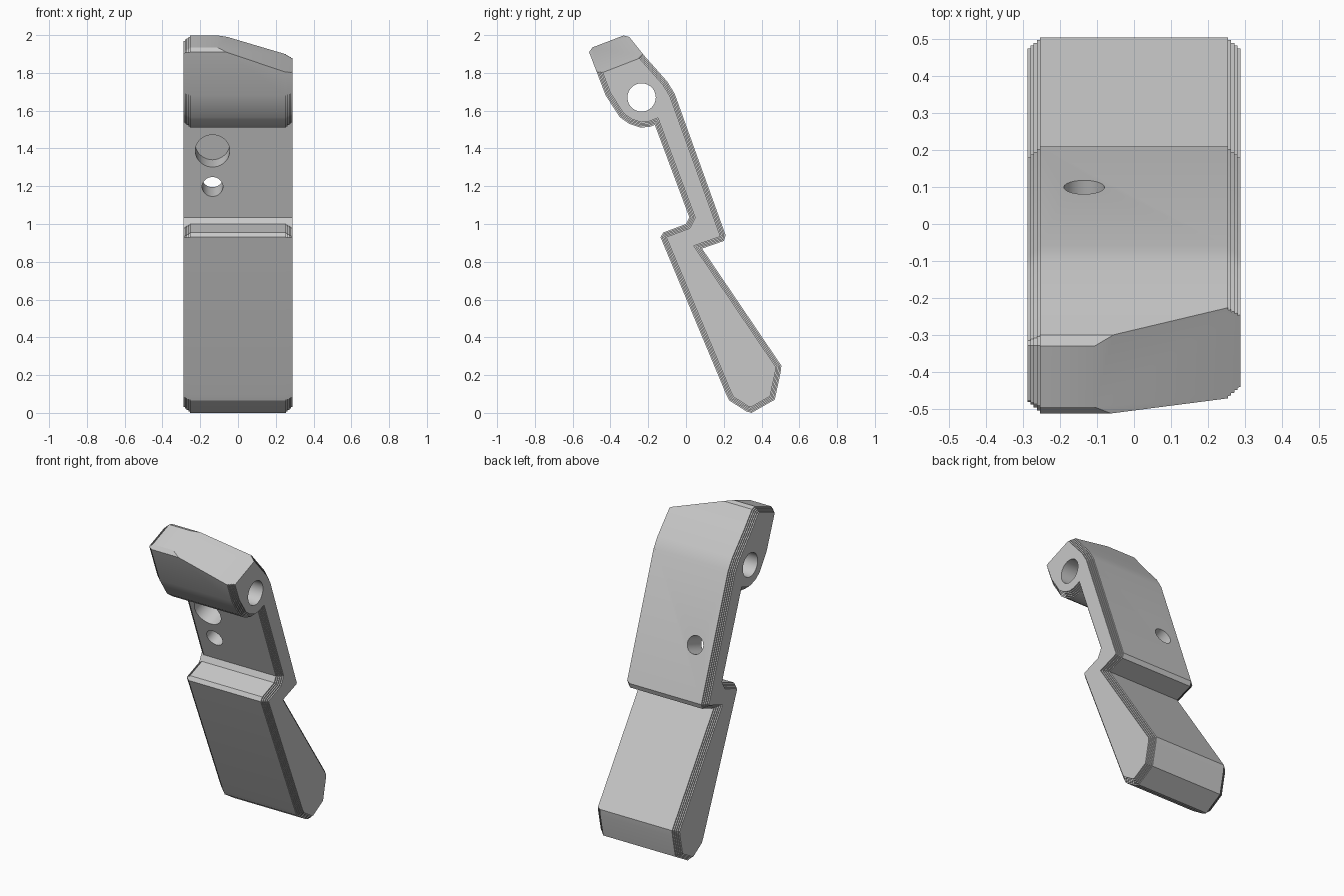
import bpy, bmesh, math
from mathutils import Vector

old = bpy.data.objects.get("Cube")
if old:
    bpy.data.objects.remove(old)

# Single grey material
grey = bpy.data.materials.new("plain_grey")
grey.use_nodes = True
colour = (0.58, 0.58, 0.58, 1)
grey.diffuse_color = colour
grey.node_tree.nodes["Principled BSDF"].inputs["Base Color"].default_value = colour

# Side outline (y, z), clockwise from the upper front corner
OUTLINE = [
    (-0.513, 1.91), (-0.495, 1.935), (-0.33, 1.998), (-0.30, 1.99), (-0.22, 1.89),
    (-0.10, 1.755), (-0.06, 1.69), (0.21, 0.94), (0.20, 0.91), (0.085, 0.87),
    (0.505, 0.25), (0.50, 0.21), (0.47, 0.07), (0.347, 0.0), (0.32, 0.008),
    (0.23, 0.065), (0.212, 0.10), (-0.135, 0.93), (-0.12, 0.955), (0.0, 1.0),
    (0.018, 1.035), (-0.165, 1.525), (-0.19, 1.515), (-0.24, 1.51),
    (-0.30, 1.53), (-0.35, 1.565), (-0.425, 1.68)]


def inset(points, d):
    """Move every edge of a clockwise outline inward by d."""
    pts = [Vector(p) for p in points]
    result = []
    for i, p in enumerate(pts):
        a = (p - pts[i - 1]).normalized()
        b = (pts[(i + 1) % len(pts)] - p).normalized()
        na, nb = Vector((a.y, -a.x)), Vector((b.y, -b.x))
        result.append(p + (na + nb) * d / (1 + na.dot(nb)))
    return result


# Stepped ends: each layer is a little narrower than the one inside it
STEPS, LAYER, INSET, CORE = 4, 0.0083, 0.007, 0.255
half = [(CORE, 0)]
for i in range(1, STEPS + 1):
    x = CORE + (i - 1) * LAYER
    half += [(x, i * INSET), (x + LAYER, i * INSET)]
sections = [(-x, d) for x, d in reversed(half)] + half

# Closed body with all faces wound outward
bm = bmesh.new()
rings = [[bm.verts.new((x, p.x, p.y)) for p in inset(OUTLINE, d)] for x, d in sections]
n = len(OUTLINE)
for r, s in zip(rings, rings[1:]):
    for i in range(n):
        j = (i + 1) % n
        bm.faces.new((r[j], r[i], s[i], s[j]))
bm.faces.new(rings[0])
bm.faces.new(rings[-1][::-1])
bm.normal_update()
mesh = bpy.data.meshes.new("lever_body")
bm.to_mesh(mesh)
bm.free()
mesh.materials.append(grey)
body = bpy.data.objects.new("lever_body", mesh)
bpy.context.collection.objects.link(body)


def cut_with_active(name):
    """Subtract the newly added primitive from the body, then remove it."""
    cutter = bpy.context.object
    cutter.name = name
    cutter.hide_render = True
    cutter.data.materials.append(grey)
    mod = body.modifiers.new(name, "BOOLEAN")
    mod.operation, mod.solver, mod.object = "DIFFERENCE", "EXACT", cutter
    bpy.context.view_layer.update()
    bpy.context.view_layer.objects.active = body
    bpy.ops.object.modifier_apply(modifier=name)
    bpy.data.objects.remove(cutter)


def drill(name, start, end, radius):
    """Cut a round hole between two points."""
    a, b = Vector(start), Vector(end)
    bpy.ops.mesh.primitive_cylinder_add(
        vertices=40, radius=radius, depth=(b - a).length, location=(a + b) / 2,
        rotation=(b - a).to_track_quat("Z", "Y").to_euler())
    cut_with_active(name)


# Slanted cut across the top of the head
normal = Vector((0.13, -0.13, 0.335)).normalized()
bpy.ops.mesh.primitive_cube_add(
    size=1, location=Vector((-0.09, -0.51, 1.922)) + normal * 0.5,
    rotation=normal.to_track_quat("Z", "Y").to_euler())
cut_with_active("head_slant")

# Pivot hole, through screw hole and blind socket square to the front face
axis = Vector((0, 0.945, 0.33))
drill("pivot_hole", (-0.5, -0.235, 1.67), (0.5, -0.235, 1.67), 0.075)
screw = Vector((-0.135, -0.04, 1.198))
drill("screw_hole", screw - axis * 0.1, screw + axis * 0.3, 0.055)
socket = Vector((-0.135, -0.11, 1.388))
drill("socket", socket - axis * 0.1, socket + axis * 0.115, 0.091)

bpy.ops.object.select_all(action="DESELECT")
body.select_set(True)
bpy.context.view_layer.objects.active = body
bpy.ops.object.shade_smooth_by_angle(angle=math.radians(30))
